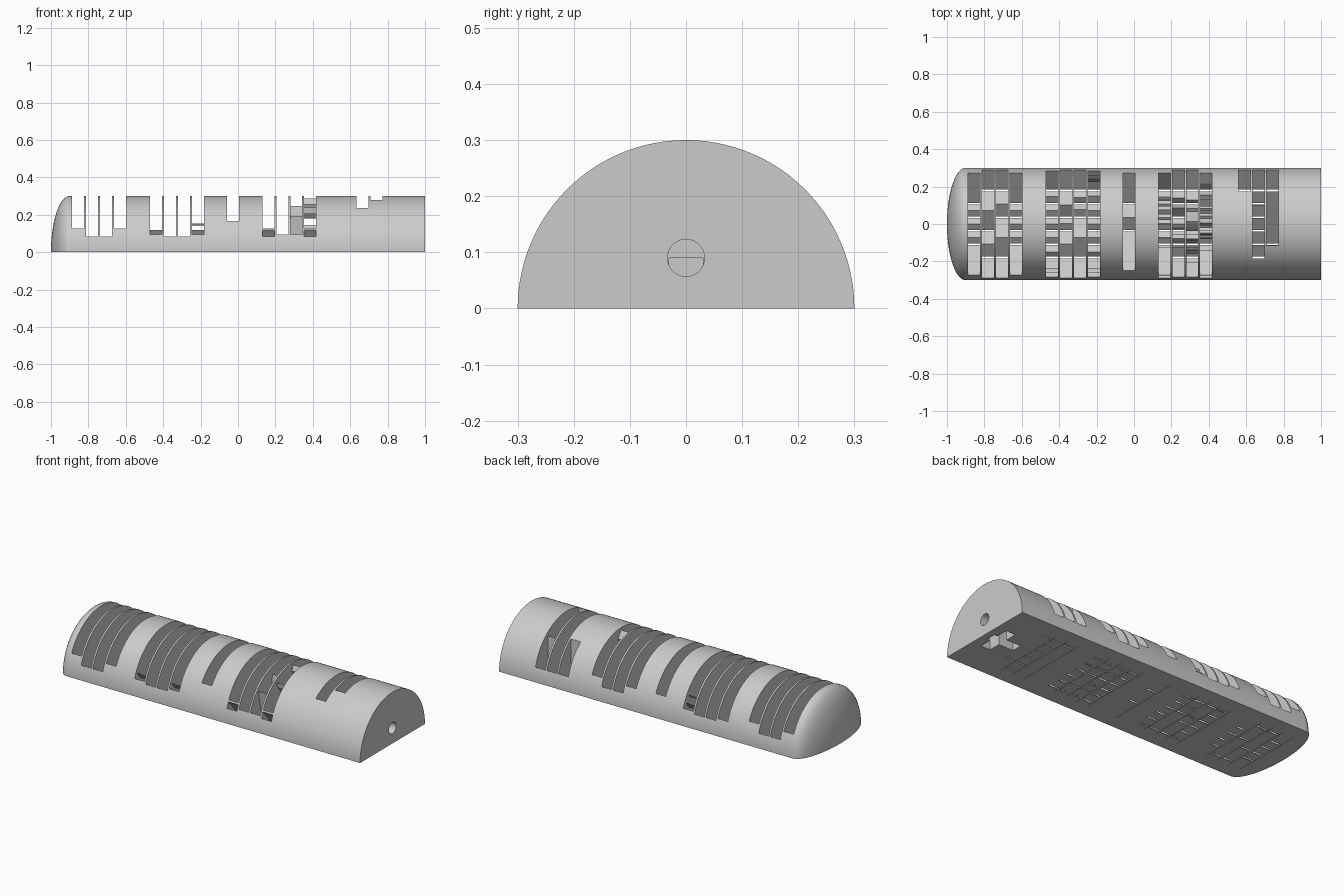
import bpy, bmesh, math
from mathutils import Matrix, Vector
from mathutils.geometry import delaunay_2d_cdt

if "Cube" in bpy.data.objects:
    bpy.data.objects.remove(bpy.data.objects["Cube"])

R = 0.3            # body radius
SEGMENTS = 96      # sides of the half circle
NOSE_X = -0.9      # where the domed end begins
BLOCK_X = 0.775    # where the plain end block begins
ROW = 0.072        # pixel row pitch
COL = 0.0745       # pixel column pitch
HALF_W = 0.032     # half width of a pixel
SLIT = 0.005       # half thickness of a pixel at the base
STEPS = 19         # time steps, three per hour
FIRST, STRIDE, SPREAD = 46, 92 / 18, 5.25

# Pixel digits, four columns by six rows
GLYPHS = {
    "0": ".##. #..# #.## ##.# #..# .##.",
    "1": "..#. .##. ..#. ..#. ..#. .###",
    "2": ".##. #..# ...# ..#. .#.. ####",
    "3": ".##. #..# ..#. ...# #..# .##.",
    "4": "#..# #..# #..# #### ...# ...#",
    ":": ".... .... #... .... #... ....",
    " ": ".... .... .... .... .... ....",
}

# Each display place: x of its first column and the text over time
HOURS = ["10", "11", "12", " 1", " 2", " 3", " 4"]
PLACES = [
    (0.815, [HOURS[k // 3][0] for k in range(STEPS)]),
    (0.386, [HOURS[k // 3][1] for k in range(STEPS)]),
    (-0.027, [":"] * STEPS),
    (-0.214, ["024"[k % 3] for k in range(STEPS)]),
    (-0.631, ["0"] * STEPS),
]

HALF_CIRCLE = [Vector((R * math.cos(a), R * math.sin(a)))
               for a in (math.pi * s / SEGMENTS for s in range(SEGMENTS + 1))]


def inside(point, outline):
    """Whether a point lies in a convex counter-clockwise outline."""
    return all((b - a).cross(point - a) > 0
               for a, b in zip(outline, outline[1:] + outline[:1]))


def fan(y, low, high):
    """Light guide that opens upwards from a thin slit, between two angles."""
    low, high, reach = math.radians(low), math.radians(high), 0.7
    return [Vector((y - SLIT, 0)), Vector((y + SLIT, 0)),
            Vector((y + SLIT + reach * math.sin(high), reach * math.cos(high))),
            Vector((y - SLIT + reach * math.sin(low), reach * math.cos(low)))]


def runs(flags):
    """First and last index of every run of set flags."""
    start = None
    for i, on in enumerate(flags + [False]):
        if on and start is None:
            start = i
        elif not on and start is not None:
            yield start, i - 1
            start = None


def slab(bm, x0, x1, voids):
    """Slice of the body between two x planes, with void outlines cut through."""
    points, loops = [], []
    for outline in [HALF_CIRCLE] + voids:
        loops.append(list(range(len(points), len(points) + len(outline))))
        points += outline
    coords, _, tris, *_ = delaunay_2d_cdt(points, [], loops, 0, 1e-6)
    near = [bm.verts.new((x0, p.x, p.y)) for p in coords]
    far = [bm.verts.new((x1, p.x, p.y)) for p in coords]
    solid_edges = set()
    for tri in tris:
        center = sum((coords[i] for i in tri), Vector((0, 0))) / 3
        if not inside(center, HALF_CIRCLE):
            continue
        if any(inside(center, v) for v in voids):
            bm.faces.new([near[i] for i in tri])
            bm.faces.new([far[i] for i in reversed(tri)])
        else:
            solid_edges.update(zip(tri, list(tri[1:]) + [tri[0]]))
    for a, b in sorted(solid_edges):
        if (b, a) not in solid_edges:
            bm.faces.new((near[a], near[b], far[b], far[a]))


def new_object(name, bm):
    mesh = bpy.data.meshes.new(name)
    bm.to_mesh(mesh)
    bm.free()
    obj = bpy.data.objects.new(name, mesh)
    bpy.context.collection.objects.link(obj)
    return obj


# Pixel columns, each with its light guides, and scored lines between them
slices = []
score = [Vector((y, z)) for y, z in ((-0.22, 0), (0.22, 0), (0.22, 0.004), (-0.22, 0.004))]
for first_x, text in PLACES:
    for c in range(4):
        x = first_x - c * COL
        guides = []
        for r in range(6):
            lit = [GLYPHS[ch].split()[r][c] == "#" for ch in text]
            guides += [fan((r - 2.5) * ROW, FIRST - b * STRIDE - SPREAD,
                           FIRST - a * STRIDE + SPREAD) for a, b in runs(lit)]
        if guides:
            slices.append((x - HALF_W, x + HALF_W, guides))
            slices.append((x - HALF_W - 0.006, x - HALF_W - 0.004, [score]))

# Body: the slices in order with plain stretches between
bm = bmesh.new()
x = NOSE_X
for x0, x1, voids in sorted(slices, key=lambda s: s[0]):
    slab(bm, x, x0, [])
    slab(bm, x0, x1, voids)
    x = x1
slab(bm, x, BLOCK_X, [])

# Domed end, revolved from a quarter ellipse
nose = 1 + NOSE_X
tip = bm.verts.new((-1, 0, 0))
rings = []
for i in range(1, 17):
    t = i / 16 * math.pi / 2
    rings.append([bm.verts.new((NOSE_X - nose * math.cos(t), p.x * math.sin(t), p.y * math.sin(t)))
                  for p in HALF_CIRCLE])
for s in range(SEGMENTS):
    bm.faces.new((tip, rings[0][s + 1], rings[0][s]))
    for a, b in zip(rings, rings[1:]):
        bm.faces.new((a[s], a[s + 1], b[s + 1], b[s]))
bm.faces.new([tip] + [r[0] for r in rings] + [r[-1] for r in rings[::-1]])
bmesh.ops.remove_doubles(bm, verts=bm.verts, dist=1e-5)
body = new_object("sundial_body", bm)


def prism(bm, outline, x0, x1):
    """Closed solid extruded along x from a (y, z) outline."""
    near = [bm.verts.new((x0, y, z)) for y, z in outline]
    far = [bm.verts.new((x1, y, z)) for y, z in outline]
    bm.faces.new(near[::-1])
    bm.faces.new(far)
    for i in range(len(outline)):
        bm.faces.new((near[i - 1], near[i], far[i], far[i - 1]))


# Plain end block
bm = bmesh.new()
prism(bm, HALF_CIRCLE, BLOCK_X, 1)
block = new_object("end_block", bm)

# Cutters: round mounting hole and cross-shaped nut pocket
bm = bmesh.new()
bmesh.ops.create_cone(bm, cap_ends=True, segments=40, radius1=0.033, radius2=0.033, depth=0.26,
                      matrix=Matrix.Translation((0.92, 0, 0.09)) @ Matrix.Rotation(math.pi / 2, 4, "Y"))
cutters = [new_object("mounting_hole_cutter", bm)]
for x0, x1, half, top in ((0.88, 0.94, 0.1, 0.14), (0.785, 0.96, 0.03, 0.09)):
    bm = bmesh.new()
    prism(bm, [(-half, -0.02), (half, -0.02), (half, top), (-half, top)], x0, x1)
    cutters.append(new_object("nut_pocket_cutter", bm))

bpy.context.view_layer.objects.active = block
for cutter in cutters:
    cutter.hide_render = True
    mod = block.modifiers.new(cutter.name, "BOOLEAN")
    mod.object, mod.operation, mod.solver = cutter, "DIFFERENCE", "EXACT"
    bpy.ops.object.modifier_apply(modifier=mod.name)
    bpy.data.objects.remove(cutter)

# Plain grey finish
grey = bpy.data.materials.new("plain_grey")
grey.use_nodes = True
color = (0.6, 0.6, 0.6, 1)
grey.diffuse_color = color
grey.node_tree.nodes["Principled BSDF"].inputs["Base Color"].default_value = color
bpy.ops.object.select_all(action="DESELECT")
for obj in (body, block):
    obj.data.materials.clear()
    obj.data.materials.append(grey)
    obj.select_set(True)
bpy.ops.object.shade_smooth_by_angle(angle=math.radians(25))
